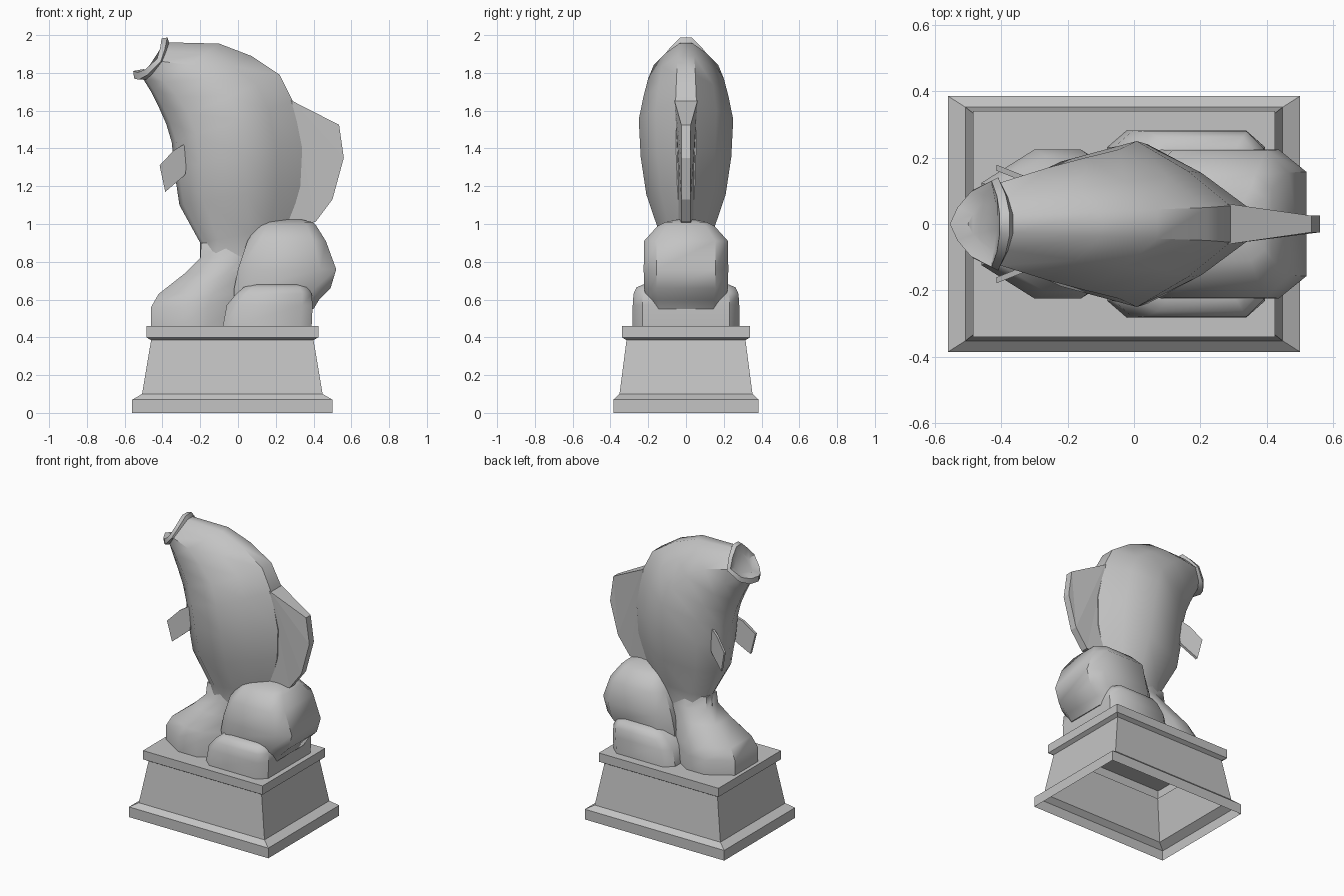
import bpy, bmesh, math
from mathutils import Vector

if "Cube" in bpy.data.objects:
    bpy.data.objects.remove(bpy.data.objects["Cube"], do_unlink=True)

stone = bpy.data.materials.new("grey stone")
stone.use_nodes = True
GREY = (0.55, 0.55, 0.55, 1)
stone.diffuse_color = GREY
stone.node_tree.nodes["Principled BSDF"].inputs["Base Color"].default_value = GREY


def finish(name, bm, angle=None):
    bmesh.ops.recalc_face_normals(bm, faces=bm.faces)
    mesh = bpy.data.meshes.new(name)
    bm.to_mesh(mesh)
    bm.free()
    mesh.materials.append(stone)
    obj = bpy.data.objects.new(name, mesh)
    bpy.context.collection.objects.link(obj)
    if angle:
        bpy.ops.object.select_all(action='DESELECT')
        obj.select_set(True)
        bpy.context.view_layer.objects.active = obj
        bpy.ops.object.shade_smooth_by_angle(angle=math.radians(angle))
    return obj


def loft(name, rings, angle=None, start_cap=True):
    """Skin a list of rings that share one point count."""
    bm = bmesh.new()
    loops = [[bm.verts.new(p) for p in ring] for ring in rings]
    for a, b in zip(loops, loops[1:]):
        for i in range(len(a)):
            j = (i + 1) % len(a)
            bm.faces.new((a[i], a[j], b[j], b[i]))
    bm.faces.new(loops[-1])
    if start_cap:
        bm.faces.new(loops[0])
    return finish(name, bm, angle)


def octagon(z, x0, x1, w, fx, fy):
    """Chamfered rectangle at height z."""
    c, h = (x0 + x1) / 2, (x1 - x0) / 2
    corner = [(1, fy), (fx, 1), (-fx, 1), (-1, fy)]
    plan = corner + [(x, -y) for x, y in reversed(corner)]
    return [(c + h * x, w * y, z) for x, y in plan]


# Hollow stepped pedestal, open underneath
steps = [(0, .53, .385), (.07, .53, .385), (.10, .478, .352), (.385, .43, .315),
         (.40, .455, .34), (.46, .455, .34)]
loft("pedestal", [[(sx * hx - .03, sy * hy, z) for sx, sy in
                   ((1, 1), (-1, 1), (-1, -1), (1, -1))] for z, hx, hy in steps],
     start_cap=False)

# Fish body: each ring runs from belly point to back point with a half width
half = [(-.93, .38), (-.6, .75), (.12, 1), (.6, .64), (1, .22)]
section = [(-1, 0)] + half + [(a, -b) for a, b in reversed(half)]


def body_ring(bx, bz, kx, kz, w, bend=0):
    belly, back = Vector((bx, 0, bz)), Vector((kx, 0, kz))
    d = (back - belly) / 2
    inward = Vector((d.z, 0, -d.x)).normalized()
    return [(belly + back) / 2 + d * a + Vector((0, w * b, 0)) + inward * bend * abs(b)
            for a, b in section]


loft("fish_body", [body_ring(*r) for r in [
    (-.17, .56, .15, .56, .12),
    (-.20, .82, .20, .82, .115),
    (-.20, .90, .27, .99, .14),
    (-.31, 1.10, .33, 1.20, .21),
    (-.34, 1.30, .34, 1.40, .24),
    (-.35, 1.43, .29, 1.65, .25),
    (-.38, 1.53, .22, 1.79, .225),
    (-.42, 1.62, .07, 1.89, .20),
    (-.46, 1.70, -.10, 1.955, .17),
    (-.50, 1.765, -.37, 1.965, .125, .03),
    (-.55, 1.77, -.385, 1.995, .14, .06),
    (-.555, 1.81, -.415, 1.99, .13, .06),
    (-.50, 1.82, -.42, 1.93, .08, .04)]], angle=45)

# Tail lobe and rock shapes under the fish
loft("tail_lobe", [octagon(*r, .3, .55) for r in [
    (.46, -.46, 0, .225), (.56, -.46, 0, .225), (.63, -.42, .02, .205),
    (.74, -.28, .06, .15), (.82, -.20, .15, .115), (.90, -.195, .2, .10)]], angle=50)
loft("low_block", [octagon(*r, .75, .82) for r in [
    (.46, -.08, .39, .282), (.57, -.06, .395, .282), (.63, -.01, .39, .278),
    (.665, .03, .37, .262), (.68, .07, .34, .225)]], angle=45)
loft("round_boulder", [octagon(*r, .68, .7) for r in [
    (.55, -.02, .40, .20), (.60, -.02, .43, .21), (.66, -.02, .49, .222),
    (.76, 0, .52, .224), (.91, .05, .465, .222), (.99, .10, .415, .15),
    (1.01, .13, .395, .11), (1.025, .20, .33, .04)]], angle=45)

# Dorsal fin: wide root tapering to a narrow outer edge
bm = bmesh.new()
fin = [(.22, 1.68, .06), (.29, 1.65, .06), (.535, 1.525, .025), (.56, 1.35, .025),
       (.50, 1.13, .025), (.41, 1.01, .025), (.26, 1.0, .04), (.26, 1.3, .06)]
sides = [[bm.verts.new((x, s * w, z)) for x, z, w in fin] for s in (-1, 1)]
for side in sides:
    bm.faces.new(side)
for i in range(len(fin)):
    j = (i + 1) % len(fin)
    bm.faces.new((sides[0][i], sides[0][j], sides[1][j], sides[1][i]))
bmesh.ops.triangulate(bm, faces=[f for f in bm.faces if len(f.verts) > 4])
finish("dorsal_fin", bm)

# Pair of small pectoral fins, flaring outward from the flanks
outline = [(-.415, 1.31), (-.385, 1.17), (-.28, 1.26), (-.26, 1.40), (-.29, 1.42), (-.34, 1.39)]
for s, label in ((1, "left"), (-1, "right")):
    loft(label + "_pectoral_fin",
         [[(x, s * (.175 - (x + .42) * .4 + t), z) for x, z in outline] for t in (-.012, .006)])
